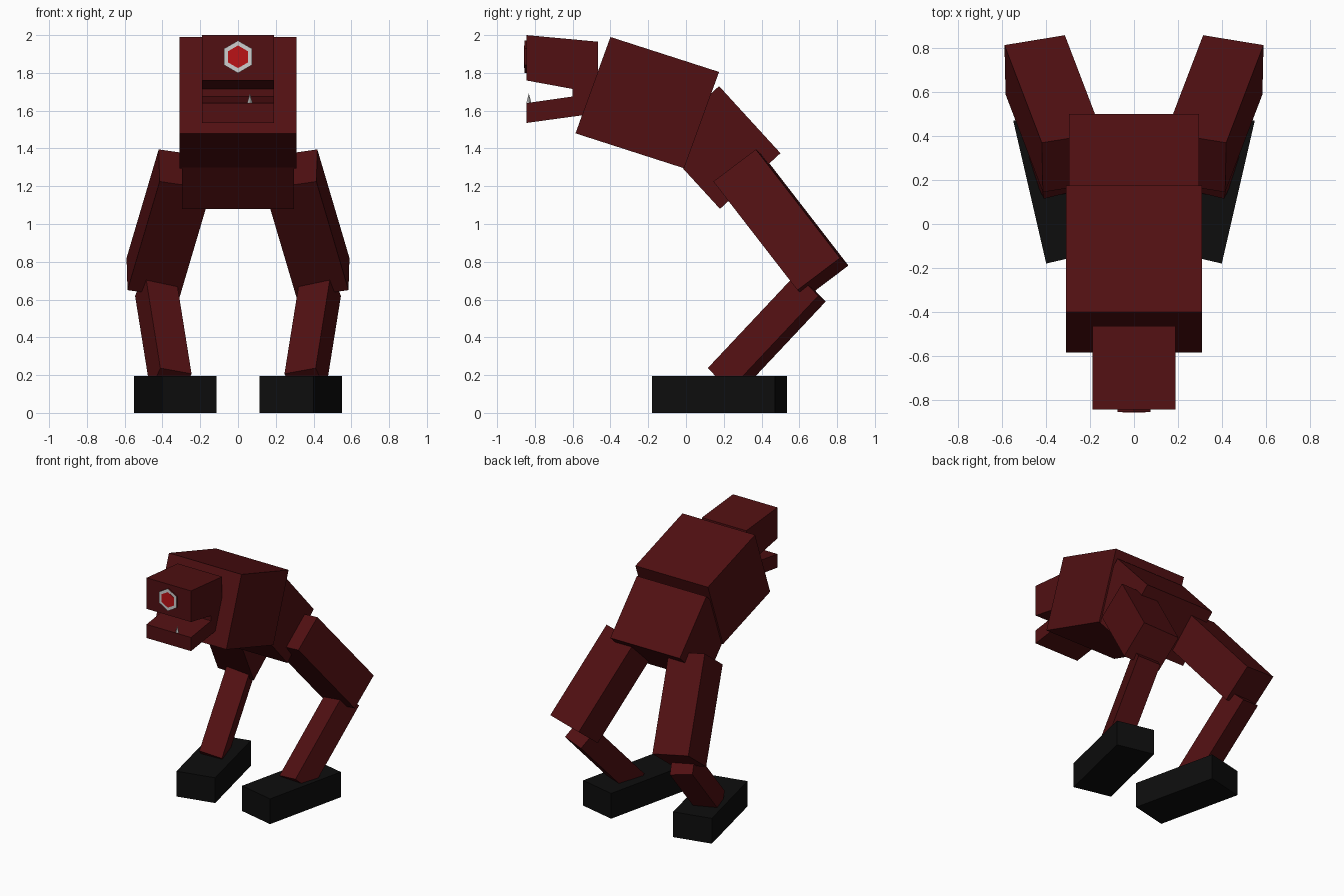
import bpy, bmesh, math
from mathutils import Vector, Matrix

cube = bpy.data.objects.get("Cube")
if cube:
    bpy.data.objects.remove(cube, do_unlink=True)


def material(name, r, g, b):
    mat = bpy.data.materials.new(name)
    mat.use_nodes = True
    mat.diffuse_color = (r, g, b, 1)
    mat.node_tree.nodes["Principled BSDF"].inputs["Base Color"].default_value = (r, g, b, 1)
    return mat


maroon = material("dark maroon", 0.082, 0.005, 0.006)
black = material("soft black", 0.004, 0.004, 0.004)
pale = material("pale grey", 0.62, 0.62, 0.62)
red = material("bright red", 0.5, 0.006, 0.008)


def finish(name, bm, *mats):
    bmesh.ops.recalc_face_normals(bm, faces=bm.faces)
    mesh = bpy.data.meshes.new(name)
    bm.to_mesh(mesh)
    bm.free()
    for mat in mats:
        mesh.materials.append(mat)
    obj = bpy.data.objects.new(name, mesh)
    bpy.context.collection.objects.link(obj)
    return obj


def extrude(bm, points, sweep):
    """Sweep a flat outline along a vector into a closed solid."""
    face = bm.faces.new([bm.verts.new(p) for p in points])
    result = bmesh.ops.extrude_face_region(bm, geom=[face], use_keep_orig=True)
    moved = [v for v in result["geom"] if isinstance(v, bmesh.types.BMVert)]
    bmesh.ops.translate(bm, verts=moved, vec=sweep)


def side_block(name, half_width, profile):
    """Side outline given as (y, z), extruded across the body."""
    bm = bmesh.new()
    extrude(bm, [(-half_width, y, z) for y, z in profile], (2 * half_width, 0, 0))
    return finish(name, bm, maroon)


def limb_pair(name, corner, across, depth, along, mat):
    """Slanted block from one corner and three edges, on both sides."""
    for side, sign in (("left", 1), ("right", -1)):
        c, a, d, l = (Vector((v[0] * sign, v[1], v[2])) for v in (corner, across, depth, along))
        bm = bmesh.new()
        extrude(bm, [c, c + a, c + a + d, c + d], l)
        finish(f"{side}_{name}", bm, mat)


def front_prism(name, radius, y_back, y_front, *mats):
    """Six-sided disc facing forward on the head."""
    bm = bmesh.new()
    turn = Matrix.Rotation(math.pi / 2, 4, "X") @ Matrix.Rotation(math.pi / 6, 4, "Z")
    place = Matrix.Translation((0, (y_back + y_front) / 2, 1.885))
    bmesh.ops.create_cone(bm, cap_ends=True, segments=6, radius1=radius, radius2=radius,
                          depth=y_back - y_front, matrix=place @ turn)
    # The pointed corners sit at top and bottom
    top = max(v.co.z for v in bm.verts) - 1.885
    if top < radius * 0.95:
        bmesh.ops.rotate(bm, verts=bm.verts, cent=(0, 0, 1.885),
                         matrix=Matrix.Rotation(math.pi / 6, 3, "Y"))
    return finish(name, bm, *mats)


# Body
side_block("torso", 0.31, [(-0.40, 1.99), (0.175, 1.805), (-0.01, 1.295), (-0.585, 1.48)])
side_block("hips", 0.297, [(0.175, 1.73), (0.5, 1.375), (0.18, 1.08), (-0.145, 1.435)])

# Head with open mouth
side_block("head", 0.19, [(-0.845, 2.0), (-0.465, 1.965), (-0.465, 1.587), (-0.845, 1.535),
                          (-0.845, 1.64), (-0.6, 1.675), (-0.6, 1.715), (-0.845, 1.76)])

# Eye: pale rim face with maroon sides, red centre
rim = front_prism("eye_rim", 0.086, -0.84, -0.856, maroon, pale)
for poly in rim.data.polygons:
    poly.material_index = 1 if poly.normal.y < -0.9 else 0
front_prism("eye_centre", 0.06, -0.85, -0.858, red)

# Small tooth on the lower jaw
bm = bmesh.new()
bmesh.ops.create_cone(bm, cap_ends=True, segments=4, radius1=0.014, radius2=0, depth=0.055,
                      matrix=Matrix.Translation((0.063, -0.832, 1.665)))
finish("tooth", bm, pale)

# Legs and feet
limb_pair("thigh", (0.59, 0.815, 0.82), (-0.275, 0.045, -0.04),
          (-0.005, -0.225, -0.17), (-0.17, -0.445, 0.575), maroon)
limb_pair("shin", (0.545, 0.70, 0.62), (-0.165, 0.04, -0.03),
          (-0.054, -0.115, 0.117), (-0.08, -0.47, -0.5), maroon)
limb_pair("foot", (0.40, -0.18, 0), (-0.285, 0.066, 0),
          (0.15, 0.65, 0), (0, 0, 0.195), black)
